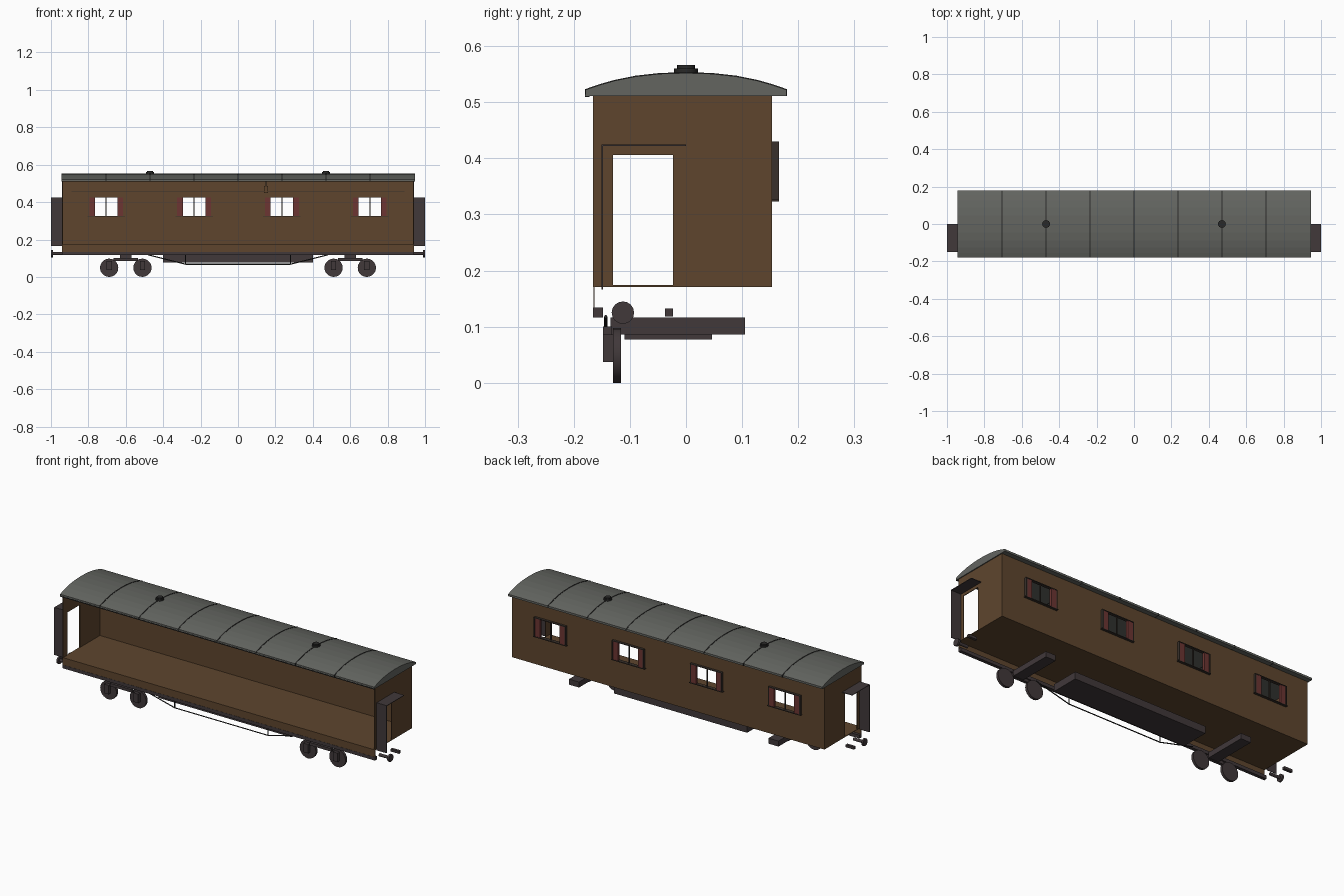
import bpy, bmesh, math
from mathutils import Vector, Matrix

if "Cube" in bpy.data.objects:
    bpy.data.objects.remove(bpy.data.objects["Cube"])


def mat(name, r, g, b):
    m = bpy.data.materials.new(name)
    m.diffuse_color = (r, g, b, 1)
    m.use_nodes = True
    m.node_tree.nodes["Principled BSDF"].inputs["Base Color"].default_value = m.diffuse_color
    return m


BROWN = mat("wood brown", 0.112, 0.060, 0.027)
GREY = mat("roof grey", 0.125, 0.130, 0.118)
DARK = mat("iron", 0.052, 0.040, 0.042)
RED = mat("curtain red", 0.150, 0.036, 0.032)
TRIM = mat("dark trim", 0.040, 0.030, 0.024)
BLACK = mat("seam black", 0.022, 0.022, 0.021)


def finish(name, bm, m):
    bmesh.ops.recalc_face_normals(bm, faces=bm.faces)
    me = bpy.data.meshes.new(name)
    bm.to_mesh(me)
    bm.free()
    me.materials.append(m)
    ob = bpy.data.objects.new(name, me)
    bpy.context.collection.objects.link(ob)
    return ob


def boxes(name, m, *ranges):
    """One object from boxes given as (x0, x1, y0, y1, z0, z1)."""
    bm = bmesh.new()
    for x0, x1, y0, y1, z0, z1 in ranges:
        mx = Matrix.Translation(((x0 + x1) / 2, (y0 + y1) / 2, (z0 + z1) / 2))
        mx = mx @ Matrix.Diagonal((abs(x1 - x0), y1 - y0, z1 - z0, 1))
        bmesh.ops.create_cube(bm, size=1, matrix=mx)
    return finish(name, bm, m)


def rods(name, m, *segments, sides=16):
    """One object from cylinders given as (start, end, radius)."""
    bm = bmesh.new()
    for a, b, r in segments:
        a, b = Vector(a), Vector(b)
        rot = (b - a).to_track_quat('Z', 'Y').to_matrix().to_4x4()
        bmesh.ops.create_cone(bm, cap_ends=True, segments=sides, radius1=r, radius2=r,
                              depth=(b - a).length, matrix=Matrix.Translation((a + b) / 2) @ rot)
    ob = finish(name, bm, m)
    for p in ob.data.polygons:
        p.use_smooth = len(p.vertices) == 4 and sides > 8
    if sides > 8:
        ob.data.set_sharp_from_angle(angle=math.radians(40))
    return ob


def roof_profile(half, base, side, peak, n=12):
    """Arched section: straight sides and a low arc on top."""
    rise = peak - side
    pts = [(-half, base)]
    for i in range(n + 1):
        t = -1 + 2 * i / n
        y = half * math.sin(t * math.pi / 2)
        pts.append((y, side + rise * (1 - abs(y / half) ** 2.3)))
    return pts + [(half, base)]


def prism(name, m, pts, x0, x1):
    bm = bmesh.new()
    f = bm.faces.new([bm.verts.new((x0, y, z)) for y, z in pts])
    r = bmesh.ops.extrude_face_region(bm, geom=[f])
    bmesh.ops.translate(bm, vec=(x1 - x0, 0, 0),
                        verts=[v for v in r['geom'] if isinstance(v, bmesh.types.BMVert)])
    if f.is_valid is False or not any(abs(g.calc_center_median().x - x0) < 1e-5 for g in bm.faces):
        bm.faces.new([v for v in bm.verts if abs(v.co.x - x0) < 1e-6])
    return finish(name, bm, m)


FL, TOP, L = 0.171, 0.511, 0.94
WIN = [-0.705, -0.235, 0.235, 0.705]
HW, WZ0, WZ1 = 0.09, 0.327, 0.426

# floor, front skirt and sole bar
boxes("floor", BROWN, (-L, L, -0.166, 0.153, FL, FL + 0.003))
boxes("front_skirt", BROWN, (-L, L, -0.165, -0.163, 0.134, FL))
boxes("sole_bar", DARK, (-L, L, -0.166, -0.148, 0.116, 0.134))

# back wall with four window openings
edges = [-L] + [e for w in WIN for e in (w - HW, w + HW)] + [L]
piers = [(edges[i], edges[i + 1], 0.150, 0.153, WZ0, WZ1) for i in range(0, len(edges), 2)]
boxes("back_wall", BROWN, (-L, L, 0.150, 0.153, FL, WZ0), (-L, L, 0.150, 0.153, WZ1, TOP), *piers)

# windows: frame, centre bar, sill and curtains
for i, w in enumerate(WIN):
    o = HW + 0.006
    boxes(f"window_frame_{i}", TRIM,
          (w - o, w - HW, 0.150, 0.166, WZ0, WZ1), (w + HW, w + o, 0.150, 0.166, WZ0, WZ1),
          (w - o, w + o, 0.150, 0.166, WZ1, WZ1 + 0.004),
          (w - o - 0.004, w + o + 0.004, 0.146, 0.166, WZ0 - 0.004, WZ0),
          (w - 0.003, w + 0.003, 0.150, 0.156, WZ0, WZ1))
    boxes(f"curtains_{i}", RED,
          (w - HW, w - 0.06, 0.150, 0.164, WZ0, WZ1), (w + 0.06, w + HW, 0.150, 0.164, WZ0, WZ1))

# alarm cord and handle along the inside of the back wall
rods("alarm_cord", TRIM, ((-0.89, 0.146, 0.458), (0.89, 0.146, 0.458), 0.002),
     ((0.15, 0.146, 0.48), (0.15, 0.146, TOP), 0.002), sides=6)
boxes("alarm_handle", BROWN, (0.14, 0.16, 0.138, 0.15, 0.448, 0.485))

# roof, seams, gutter and vents
prism("roof", GREY, roof_profile(0.179, TOP, 0.522, 0.552), -0.945, 0.945)
for i in range(-3, 4):
    prism(f"roof_seam_{i + 3}", BLACK, roof_profile(0.180, TOP, 0.523, 0.5535),
          i * 0.235 - 0.003, i * 0.235 + 0.003)
boxes("gutter", BLACK, (-0.945, 0.945, -0.180, -0.172, 0.509, 0.514))
for n, x in (("left", -0.47), ("right", 0.47)):
    rods(f"roof_vent_{n}", BLACK, ((x, 0, 0.548), (x, 0, 0.560), 0.021), ((x, 0, 0.558), (x, 0, 0.566), 0.016))

# truss rod under the front side
T = -0.143
rods("truss_rod", BLACK, ((-0.48, T, 0.118), (-0.28, T, 0.068), 0.003),
     ((-0.28, T, 0.068), (0.28, T, 0.068), 0.003), ((0.28, T, 0.068), (0.48, T, 0.118), 0.003),
     ((-0.28, T, 0.068), (-0.28, T, 0.118), 0.003), ((0.28, T, 0.068), (0.28, T, 0.118), 0.003), sides=6)
boxes("underframe_box", DARK, (-0.40, 0.40, -0.11, 0.046, 0.077, 0.116))

for n, s in (("left", -1), ("right", 1)):
    # end wall with doorway
    a, b = sorted((s * L, s * (L - 0.004)))
    boxes(f"end_wall_{n}", BROWN, (a, b, -0.166, -0.130, FL, TOP),
          (a, b, -0.023, 0.153, FL, TOP), (a, b, -0.130, -0.023, 0.406, TOP))
    # gangway: side sheet and top sheet
    a, b = sorted((s * L, s * 1.0))
    boxes(f"gangway_{n}", DARK, (a, b, -0.151, -0.148, 0.166, 0.425), (a, b, -0.148, 0, 0.422, 0.425))
    # buffer and coupling
    rods(f"buffer_{n}", DARK, ((s * 0.93, -0.1125, 0.125), (s * 0.992, -0.1125, 0.125), 0.008),
         ((s * 0.990, -0.1125, 0.125), (s * 1.0, -0.1125, 0.125), 0.020))
    a, b = sorted((s * 0.945, s * 0.995))
    boxes(f"coupling_{n}", DARK, (a, b, -0.0375, -0.023, 0.118, 0.132))
    # bogie: bolster, side bar, wheels and axle boxes
    c = s * 0.60
    boxes(f"bogie_bolster_{n}", DARK, (c - 0.03, c + 0.03, -0.135, 0.105, 0.086, 0.116))
    boxes(f"bogie_side_bar_{n}", DARK, (c - 0.065, c + 0.065, -0.148, -0.132, 0.084, 0.100))
    for k, x in enumerate((c - 0.089, c + 0.089)):
        rods(f"wheel_{n}_{k}", DARK, ((x, -0.130, 0.049), (x, -0.116, 0.049), 0.049), sides=20)
        boxes(f"axle_box_{n}_{k}", DARK, (x - 0.014, x + 0.014, -0.148, -0.130, 0.037, 0.086))
